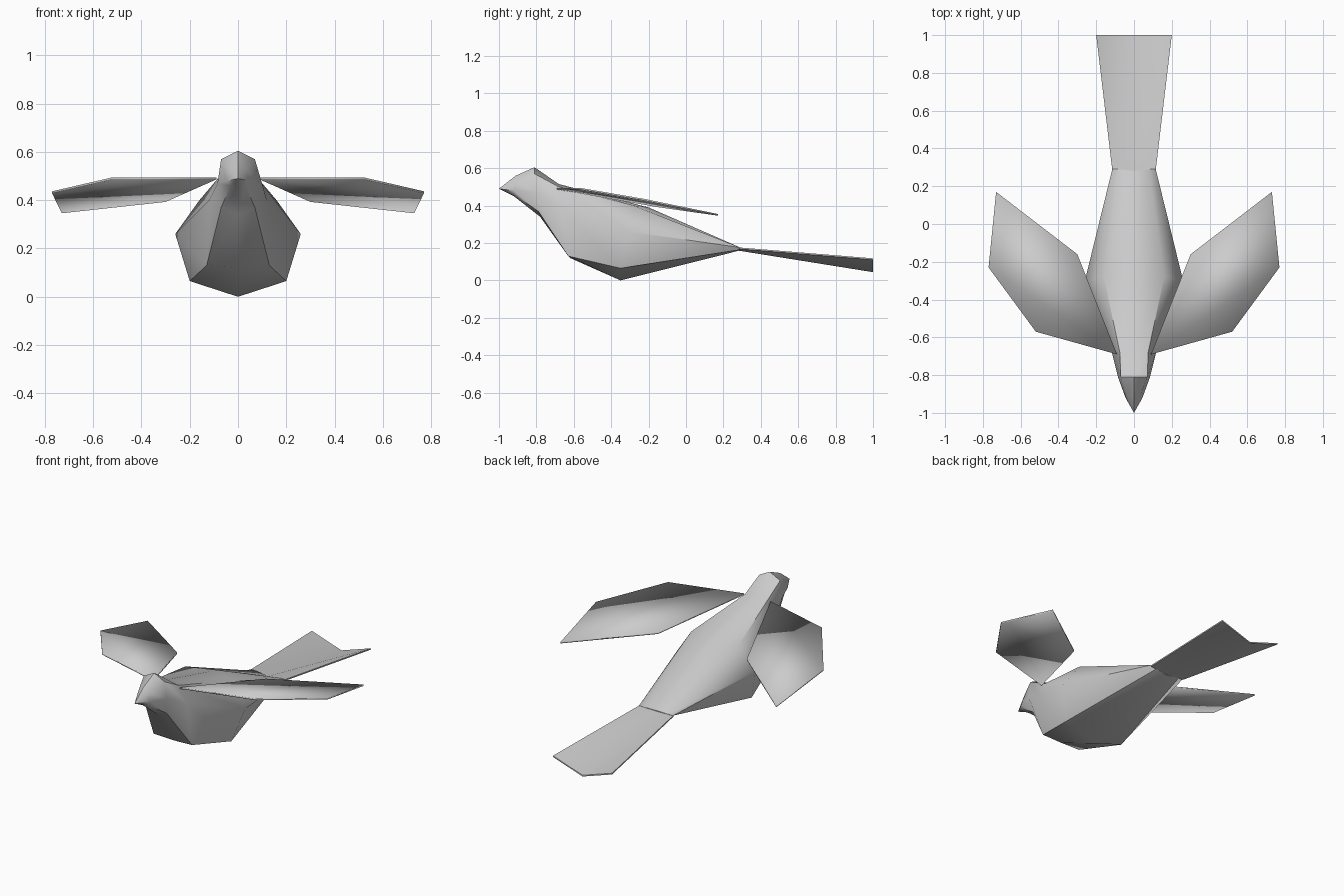
import bpy, bmesh, math
from mathutils import Vector

cube = bpy.data.objects.get("Cube")
if cube:
    bpy.data.objects.remove(cube)

grey = bpy.data.materials.new("plain_grey")
grey.use_nodes = True
COLOUR = (0.6, 0.6, 0.6, 1)
grey.diffuse_color = COLOUR
grey.node_tree.nodes["Principled BSDF"].inputs["Base Color"].default_value = COLOUR


def finish(bm, name, angle):
    bmesh.ops.recalc_face_normals(bm, faces=bm.faces)
    mesh = bpy.data.meshes.new(name)
    bm.to_mesh(mesh)
    bm.free()
    obj = bpy.data.objects.new(name, mesh)
    bpy.context.collection.objects.link(obj)
    mesh.materials.append(grey)
    bpy.ops.object.select_all(action='DESELECT')
    obj.select_set(True)
    bpy.context.view_layer.objects.active = obj
    bpy.ops.object.shade_smooth_by_angle(angle=math.radians(angle))
    return obj


def loft(name, tip, halves, angle):
    """Skin mirrored half rings (top to bottom), starting at a point."""
    bm = bmesh.new()
    rings = []
    for half in halves:
        mirrored = [(-x, y, z) for x, y, z in reversed(half[1:-1])]
        rings.append([bm.verts.new(p) for p in half + mirrored])
    n = len(rings[0])
    start = bm.verts.new(tip)
    for i in range(n):
        j = (i + 1) % n
        bm.faces.new((start, rings[0][i], rings[0][j]))
        for a, b in zip(rings, rings[1:]):
            bm.faces.new((a[i], b[i], b[j], a[j]))
    bm.faces.new(rings[-1])
    return finish(bm, name, angle)


def slab(name, points, tris, thickness, angle):
    """Thin plate made of triangles, thickened downwards."""
    bm = bmesh.new()
    top = [bm.verts.new(p) for p in points]
    low = [bm.verts.new(Vector(p) - Vector((0, 0, thickness))) for p in points]
    for t in tris:
        bm.faces.new([top[i] for i in t])
        bm.faces.new([low[i] for i in reversed(t)])
    n = len(points)
    for i in range(n):
        j = (i + 1) % n
        bm.faces.new((top[i], low[i], low[j], top[j]))
    return finish(bm, name, angle)


# Body with head and beak: beak base, crown, breast, belly, tail root
loft("body", (0, -1, 0.49), [
    [(0, -.91, .56), (.035, -.91, .53), (.045, -.92, .48), (.03, -.92, .46), (0, -.92, .45)],
    [(0, -.81, .605), (.07, -.81, .57), (.085, -.81, .47), (.07, -.79, .37), (0, -.78, .34)],
    [(0, -.68, .515), (.075, -.68, .5), (.12, -.67, .4), (.13, -.63, .13), (0, -.62, .12)],
    [(0, -.2, .39), (.16, -.28, .4), (.26, -.3, .26), (.2, -.35, .065), (0, -.35, 0)],
    [(0, .28, .172), (.08, .29, .176), (.115, .29, .176), (.08, .29, .164), (0, .28, .158)],
], 45)

# Wings: pentagon plates fanned out from the wing tip
WING = [(.77, -.23, .437), (.73, .17, .355), (.3, -.16, .402), (.09, -.69, .495), (.52, -.57, .495)]
FAN = [(0, 1, 2), (0, 2, 3), (0, 3, 4)]
for side, name in ((1, "left_wing"), (-1, "right_wing")):
    slab(name, [(x * side, y, z) for x, y, z in WING], FAN, 0.009, 180)

# Tail: shallow trough, widening to the back
TAIL = [(-.115, .285, .176), (0, .275, .168), (.115, .285, .176),
        (.2, 1, .118), (0, 1, .052), (-.2, 1, .118)]
slab("tail", TAIL, [(0, 1, 4), (0, 4, 5), (1, 2, 3), (1, 3, 4)], 0.008, 60)
